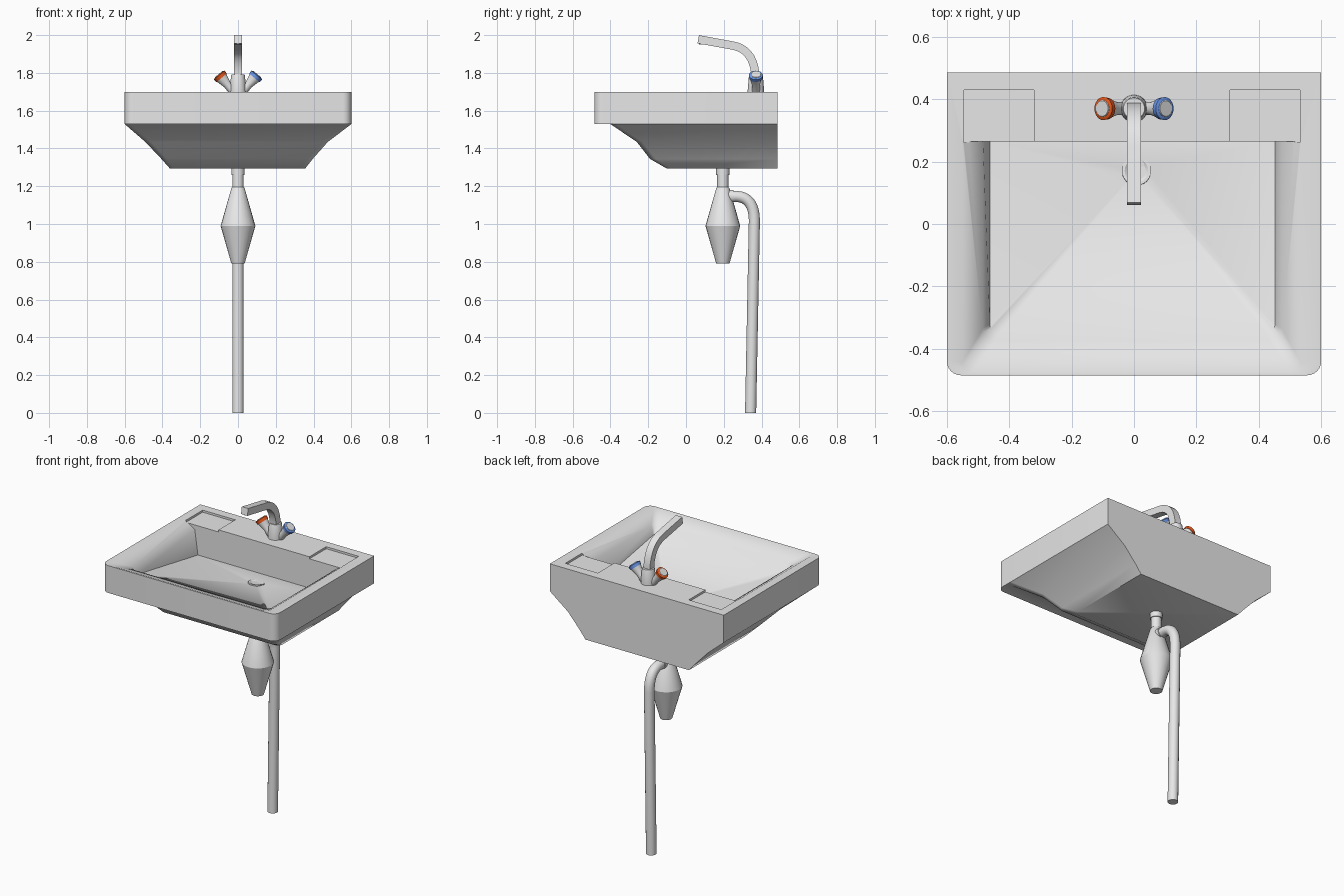
import bpy, bmesh, math
from mathutils import Vector

cube = bpy.data.objects.get("Cube")
if cube:
    bpy.data.objects.remove(cube)


def material(name, rgb):
    m = bpy.data.materials.new(name)
    m.use_nodes = True
    m.diffuse_color = (*rgb, 1)
    m.node_tree.nodes["Principled BSDF"].inputs["Base Color"].default_value = (*rgb, 1)
    return m


GREY = material("light grey", (0.8, 0.8, 0.8))
RED = material("hot orange", (0.83, 0.1, 0.012))
BLUE = material("cold blue", (0.14, 0.3, 0.8))


def smooth(ob, angle):
    bpy.ops.object.select_all(action="DESELECT")
    ob.select_set(True)
    bpy.context.view_layer.objects.active = ob
    bpy.ops.object.shade_smooth_by_angle(angle=math.radians(angle))


def finish(bm, name, mat, angle=30):
    bmesh.ops.recalc_face_normals(bm, faces=bm.faces)
    me = bpy.data.meshes.new(name)
    bm.to_mesh(me)
    bm.free()
    me.materials.append(mat)
    ob = bpy.data.objects.new(name, me)
    bpy.context.collection.objects.link(ob)
    smooth(ob, angle)
    return ob


def skin(rings, name, mat=GREY, angle=30):
    """Join rings of equal length into a closed body."""
    bm = bmesh.new()
    loops = [[bm.verts.new(p) for p in ring] for ring in rings]
    for a, b in zip(loops, loops[1:]):
        for i in range(len(a)):
            j = (i + 1) % len(a)
            bm.faces.new((a[i], a[j], b[j], b[i]))
    bm.faces.new(loops[0])
    bm.faces.new(loops[-1])
    return finish(bm, name, mat, angle)


def turned(name, base, axis, profile, mat=GREY, n=24):
    """Round body from (radius, distance along axis) pairs."""
    rot = Vector((0, 0, 1)).rotation_difference(Vector(axis))
    rings = []
    for r, h in profile:
        ang = [2 * math.pi * i / n for i in range(n)]
        rings.append([Vector(base) + rot @ Vector((r * math.cos(a), r * math.sin(a), h)) for a in ang])
    return skin(rings, name, mat)


def tube(name, path, radius, sides=16):
    """Pipe along a path in the y-z plane, with a flat side on top."""
    pts = [Vector((0, y, z)) for y, z in path]
    rings = []
    for i, p in enumerate(pts):
        t = (pts[min(i + 1, len(pts) - 1)] - pts[max(i - 1, 0)]).normalized()
        side = Vector((1, 0, 0))
        up = side.cross(t)
        ang = [2 * math.pi * (k + 0.5) / sides for k in range(sides)]
        rings.append([p + radius * (math.cos(a) * side + math.sin(a) * up) for a in ang])
    return skin(rings, name, angle=50)


def bend(a, b, c, n=8):
    """Points of a smooth curve from a to c, pulled towards b."""
    return [tuple((1 - t) ** 2 * a[k] + 2 * t * (1 - t) * b[k] + t * t * c[k] for k in (0, 1))
            for t in (i / n for i in range(n + 1))]


def outline(left, right, front, back, z, r):
    """Rectangle with rounded front corners; z may depend on y."""
    pts = [(right, back), (left, back)]
    for x, start in ((left + r, math.pi), (right - r, 1.5 * math.pi)):
        for i in range(7):
            a = start + math.pi / 2 * i / 6
            pts.append((x + r * math.cos(a), front + r + r * math.sin(a)))
    height = z if callable(z) else lambda y: z
    return [(x, y, height(y)) for x, y in pts]


# Basin: underside, rim, sloping lip, then a bowl deepening towards the waste
BACK, DECK = 0.485, 0.265
WASTE = Vector((0.008, 0.17, 1.49))


def floor_z(y):
    return 1.615 - 0.11 * (y + 0.35) / (DECK + 0.35)


floor_edge = outline(-0.462, 0.452, -0.35, DECK, floor_z, 0.03)
waste_edge = [WASTE + 0.03 * Vector((x - WASTE.x, y - WASTE.y, 0)).normalized()
              for x, y, z in floor_edge]
basin = skin([
    outline(-0.36, 0.355, -0.10, BACK, 1.293, 0.03),
    outline(-0.405, 0.395, -0.19, BACK, 1.344, 0.03),
    outline(-0.49, 0.475, -0.26, BACK, 1.434, 0.03),
    outline(-0.60, 0.60, -0.40, BACK, 1.529, 0.03),
    outline(-0.60, 0.60, -0.485, BACK, 1.53, 0.045),
    outline(-0.60, 0.60, -0.485, BACK, 1.70, 0.045),
    outline(-0.55, 0.535, -0.475, DECK, 1.70, 0.03),
    outline(-0.484, 0.474, -0.375, DECK, 1.658, 0.04),
    floor_edge,
    waste_edge,
], "basin", angle=50)

# Shallow soap trays sunk into the back corners
for x in (-0.4325, 0.42):
    bm = bmesh.new()
    bmesh.ops.create_cube(bm, size=1)
    for v in bm.verts:
        v.co = (x + v.co.x * 0.225, 0.346 + v.co.y * 0.168, 1.737 + v.co.z * 0.1)
    cutter = finish(bm, "tray_cutter", GREY)
    cutter.hide_render = True
    cut = basin.modifiers.new("tray", "BOOLEAN")
    cut.operation, cut.solver, cut.object = "DIFFERENCE", "EXACT", cutter
    bpy.context.view_layer.objects.active = basin
    bpy.ops.object.modifier_apply(modifier=cut.name)
    bpy.data.objects.remove(cutter)
smooth(basin, 50)

# Waste opening on the bowl floor
turned("waste_ring", WASTE, (0, 0.1, 1),
       [(0.047, -0.01), (0.047, 0.008), (0.038, 0.008), (0.03, 0.003)])

# Tap body, square spout and nozzle
TAP_Y = 0.37
turned("tap_body", (0, TAP_Y, 1.695), (0, 0, 1),
       [(0.044, 0), (0.043, 0.02), (0.037, 0.09), (0.034, 0.097), (0.022, 0.097)])
tube("spout", [(0.366, 1.76)] + bend((0.366, 1.80), (0.352, 1.93), (0.24, 1.946)) + [(0.065, 1.978)],
     0.031, 4)
turned("nozzle", (0, 0.085, 1.95), (0, 0, 1), [(0.015, 0), (0.015, 0.025)])

# Hot and cold handles
for s, name, mat in ((-1, "hot", RED), (1, "cold", BLUE)):
    axis = Vector((s * 0.64, 0, 0.77)).normalized()
    base = Vector((s * 0.012, TAP_Y, 1.684))
    turned(name + "_stem", base, axis, [(0.022, 0), (0.021, 0.07), (0.033, 0.119)])
    turned(name + "_band", base, axis, [(0.035, 0.117), (0.037, 0.135), (0.03, 0.139)], mat)
    turned(name + "_cap", base, axis, [(0.027, 0.13), (0.027, 0.14), (0.025, 0.142)])

# Bottle trap below the bowl
turned("bottle_trap", (0, 0.195, 0), (0, 0, 1),
       [(0.035, 0.79), (0.092, 0.99), (0.035, 1.19), (0.03, 1.195), (0.03, 1.26),
        (0.035, 1.26), (0.035, 1.30)])

# Waste pipe running down to the floor
tube("waste_pipe", [(0.20, 1.146)] + bend((0.27, 1.146), (0.36, 1.14), (0.362, 1.02)) + [(0.342, 0)], 0.03)
turned("pipe_collar", (0, 0.225, 1.146), (0, 1, 0), [(0.034, 0), (0.034, 0.027)])
